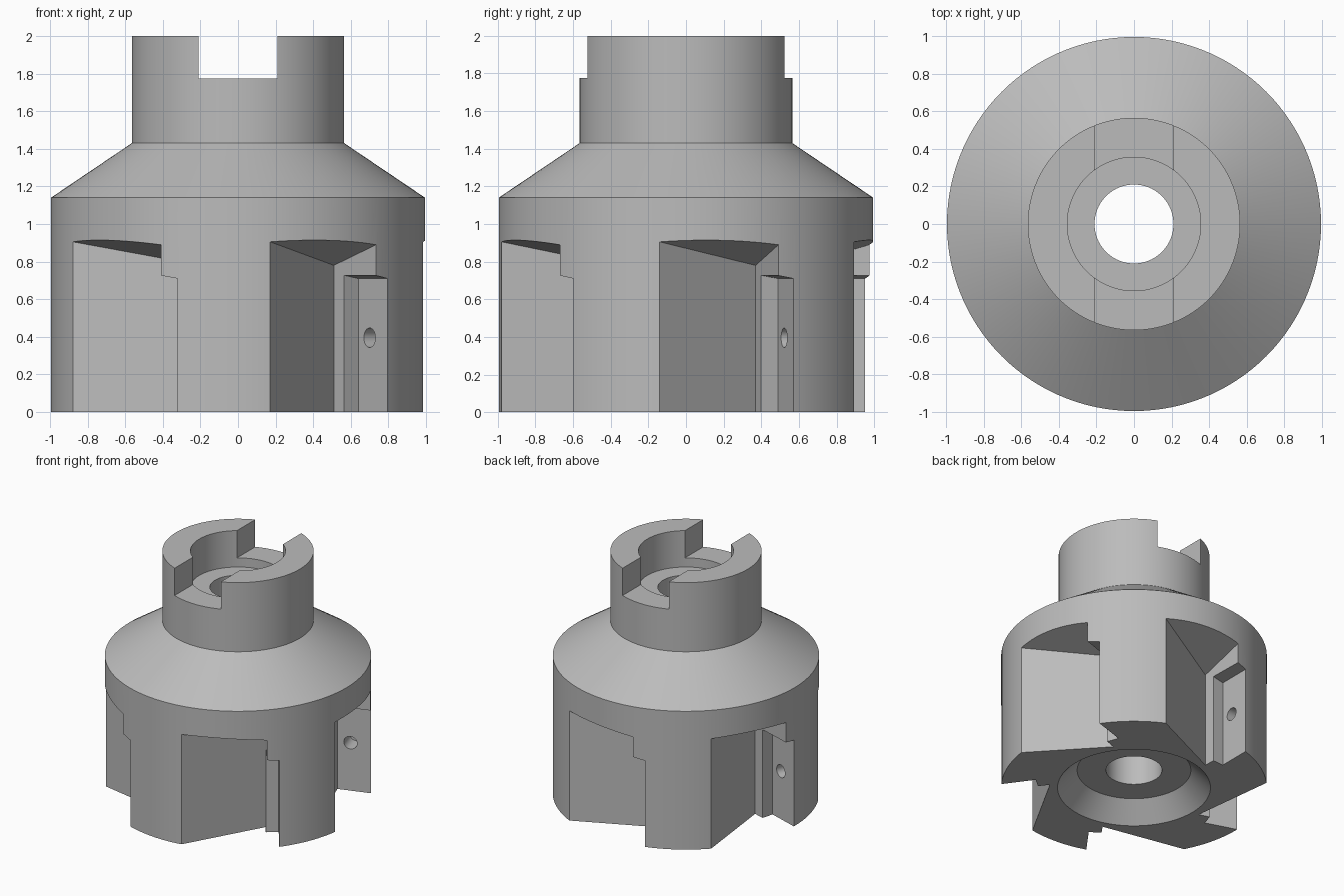
import bpy, bmesh, math
from mathutils import Matrix, Vector

cube = bpy.data.objects.get("Cube")
if cube:
    bpy.data.objects.remove(cube, do_unlink=True)

steel = bpy.data.materials.new("steel_grey")
steel.use_nodes = True
GREY = (0.5, 0.5, 0.5, 1)
steel.diffuse_color = GREY
steel.node_tree.nodes["Principled BSDF"].inputs["Base Color"].default_value = GREY

FLUTES = 5


def make_object(name, bm):
    bmesh.ops.recalc_face_normals(bm, faces=bm.faces)
    mesh = bpy.data.meshes.new(name)
    bm.to_mesh(mesh)
    bm.free()
    mesh.materials.append(steel)
    obj = bpy.data.objects.new(name, mesh)
    bpy.context.collection.objects.link(obj)
    return obj


def lathe(name, profile, segments=120):
    """Spin a closed (radius, height) profile about z."""
    bm = bmesh.new()
    rings = []
    for i in range(segments):
        rot = Matrix.Rotation(math.tau * i / segments, 3, 'Z')
        rings.append([bm.verts.new(rot @ Vector((r, 0, z))) for r, z in profile])
    for i, ring in enumerate(rings):
        nxt = rings[(i + 1) % segments]
        for j in range(len(profile)):
            k = (j + 1) % len(profile)
            bm.faces.new((ring[j], nxt[j], nxt[k], ring[k]))
    return make_object(name, bm)


def prism(name, outline, bottom, tops):
    """Upright prism with its own top height at each corner."""
    bm = bmesh.new()
    low = [bm.verts.new((x, y, bottom)) for x, y in outline]
    high = [bm.verts.new((x, y, z)) for (x, y), z in zip(outline, tops)]
    bm.faces.new(low)
    bm.faces.new(high)
    for i in range(len(low)):
        j = (i + 1) % len(low)
        bm.faces.new((low[i], low[j], high[j], high[i]))
    return make_object(name, bm)


def cut(target, cutter):
    mod = target.modifiers.new("cut", 'BOOLEAN')
    mod.operation = 'DIFFERENCE'
    mod.solver = 'EXACT'
    mod.object = cutter
    bpy.context.view_layer.objects.active = target
    bpy.ops.object.modifier_apply(modifier=mod.name)
    bpy.data.objects.remove(cutter, do_unlink=True)


# Turned body with stepped bore and bevelled underside recess
body = lathe("cutter_body", [
    (0.573, 0), (0.995, 0), (0.995, 1.14), (0.565, 1.43), (0.565, 2),
    (0.355, 2), (0.355, 1.7), (0.21, 1.7), (0.21, 0.15), (0.426, 0.15)])

# Drive slot across the neck
cut(body, prism("drive_slot", [(-0.21, -1), (0.21, -1), (0.21, 1), (-0.21, 1)],
                1.775, [2.2] * 4))

# Chip pockets, insert seats and screw holes around the rim
corner = Vector((0.51, -0.372))
lead = corner + (Vector((0.171, -0.98)) - corner) * 1.3
trail = corner + (Vector((0.735, -0.671)) - corner) * 2.2
pocket = [corner, lead, trail]
pocket_tops = [0.78 + 0.123 * (p.x - corner.x) - 0.2745 * (p.y - corner.y) for p in pocket]
seat = [(0.53, -0.473), (0.64, -0.384), (0.95, -0.812), (0.84, -0.901)]
seat_tops = [0.735, 0.71, 0.71, 0.735]
screw_axis = Vector((-0.81, -0.587, 0))

for i in range(FLUTES):
    turn = Matrix.Rotation(math.tau * i / FLUTES, 4, 'Z')

    chip = prism("chip_pocket", pocket, -0.1, pocket_tops)
    chip.data.transform(turn)
    cut(body, chip)

    recess = prism("insert_seat", seat, -0.1, seat_tops)
    recess.data.transform(turn)
    cut(body, recess)

    bm = bmesh.new()
    bmesh.ops.create_cone(bm, cap_ends=True, segments=24, radius1=0.052,
                          radius2=0.052, depth=0.3)
    place = Matrix.Translation((0.7, -0.467, 0.395))
    aim = screw_axis.to_track_quat('Z', 'Y').to_matrix().to_4x4()
    bmesh.ops.transform(bm, matrix=turn @ place @ aim, verts=bm.verts)
    cut(body, make_object("screw_hole", bm))

# Smooth turned surfaces, crisp machined edges
bpy.ops.object.select_all(action='DESELECT')
body.select_set(True)
bpy.context.view_layer.objects.active = body
bpy.ops.object.shade_smooth_by_angle(angle=math.radians(25))
